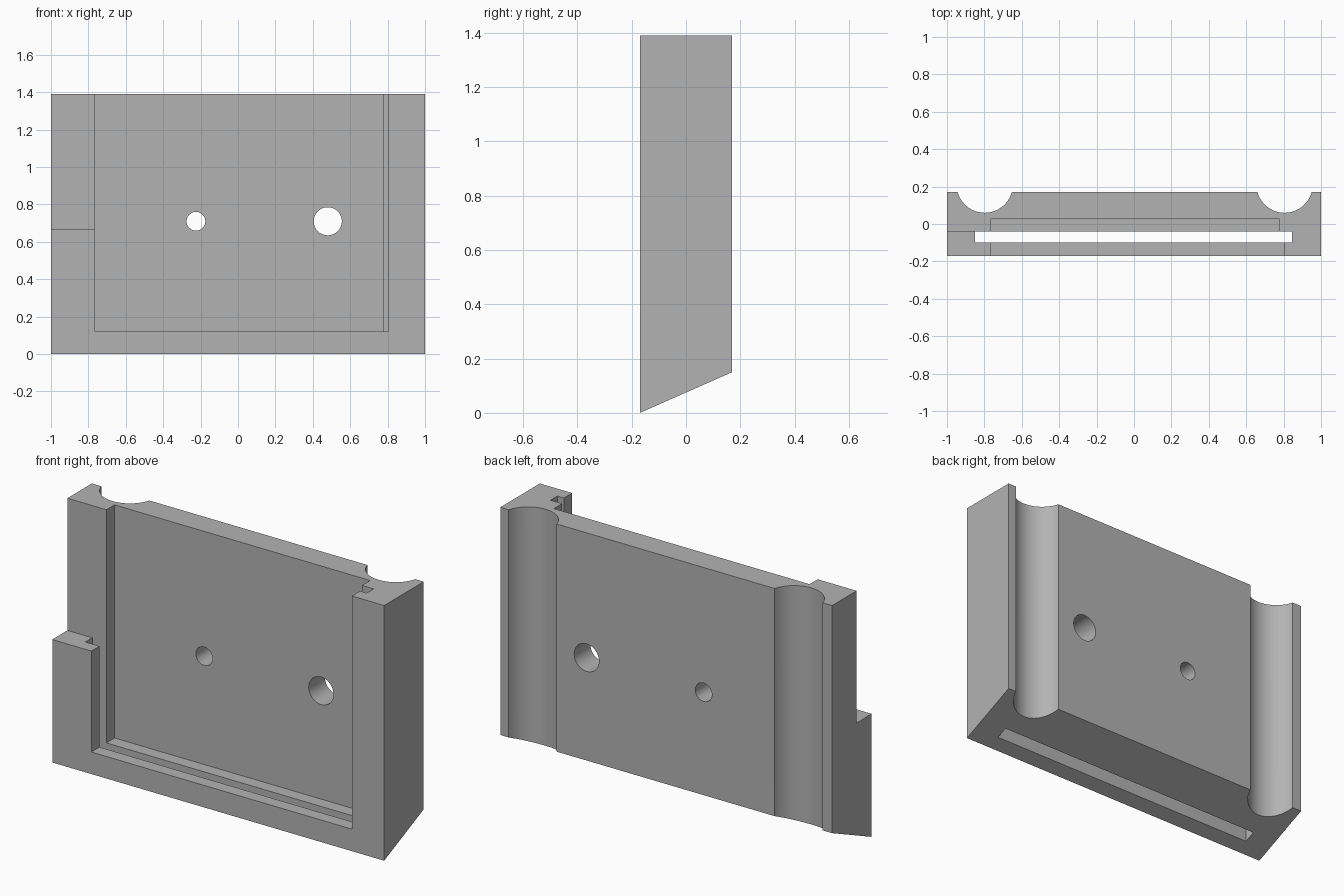
import bpy
import bmesh
from math import radians
from mathutils import Matrix, Vector

cube = bpy.data.objects.get("Cube")
if cube:
    bpy.data.objects.remove(cube, do_unlink=True)

HALF_DEPTH, TOP = 0.17, 1.39
OVER = 0.3  # how far cutters reach past the body

grey = bpy.data.materials.new("plain_grey")
grey.use_nodes = True
grey.diffuse_color = (0.45, 0.45, 0.45, 1)
grey.node_tree.nodes["Principled BSDF"].inputs["Base Color"].default_value = grey.diffuse_color


def add_object(name, bm):
    bmesh.ops.recalc_face_normals(bm, faces=bm.faces)
    mesh = bpy.data.meshes.new(name)
    bm.to_mesh(mesh)
    bm.free()
    mesh.materials.append(grey)
    obj = bpy.data.objects.new(name, mesh)
    bpy.context.collection.objects.link(obj)
    return obj


def box(name, x, y, z):
    bm = bmesh.new()
    size = Vector((x[1] - x[0], y[1] - y[0], z[1] - z[0]))
    middle = Vector((x[0] + x[1], y[0] + y[1], z[0] + z[1])) / 2
    bmesh.ops.create_cube(bm, size=1, matrix=Matrix.LocRotScale(middle, None, size))
    return add_object(name, bm)


def cylinder(name, radius, length, location, tilt=0):
    bm = bmesh.new()
    bmesh.ops.create_cone(bm, cap_ends=True, segments=96, radius1=radius, radius2=radius, depth=length,
                          matrix=Matrix.Translation(location) @ Matrix.Rotation(tilt, 4, "X"))
    return add_object(name, bm)


# Block with a sloping underside
bm = bmesh.new()
profile = [(-HALF_DEPTH, 0), (HALF_DEPTH, 0.15), (HALF_DEPTH, TOP), (-HALF_DEPTH, TOP)]
side = bm.faces.new([bm.verts.new((-1, y, z)) for y, z in profile])
sweep = bmesh.ops.extrude_face_region(bm, geom=[side])
bmesh.ops.translate(bm, vec=(2, 0, 0), verts=[v for v in sweep["geom"] if isinstance(v, bmesh.types.BMVert)])
holder = add_object("holder_body", bm)

# Front window, through slot, rear recess and corner notch
above = TOP + OVER
cutters = [
    box("panel_slot_cutter", (-0.85, 0.845), (-0.10, -0.04), (-OVER, above)),
    box("front_window_cutter", (-0.765, 0.805), (-HALF_DEPTH - OVER, -0.08), (0.12, above)),
    box("rear_recess_cutter", (-0.765, 0.775), (-0.06, 0.03), (0.12, above)),
    box("corner_notch_cutter", (-1 - OVER, -0.75), (-HALF_DEPTH - OVER, -0.04), (0.67, above)),
]
# Round grooves down the back
for x in (-0.798, 0.805):
    cutters.append(cylinder("back_groove_cutter", 0.15, 2 * TOP, (x, 0.21, TOP / 2)))
# Screw hole and cable hole
for x, radius in ((-0.225, 0.05), (0.48, 0.075)):
    cutters.append(cylinder("hole_cutter", radius, 1, (x, 0, 0.71), radians(90)))

# Carve the block
bpy.ops.object.select_all(action="DESELECT")
bpy.context.view_layer.objects.active = holder
holder.select_set(True)
for cutter in cutters:
    cut = holder.modifiers.new("cut", "BOOLEAN")
    cut.operation = "DIFFERENCE"
    cut.solver = "EXACT"
    cut.object = cutter
    bpy.ops.object.modifier_apply(modifier=cut.name)
    bpy.data.objects.remove(cutter, do_unlink=True)

bpy.ops.object.shade_smooth_by_angle(angle=radians(30))
